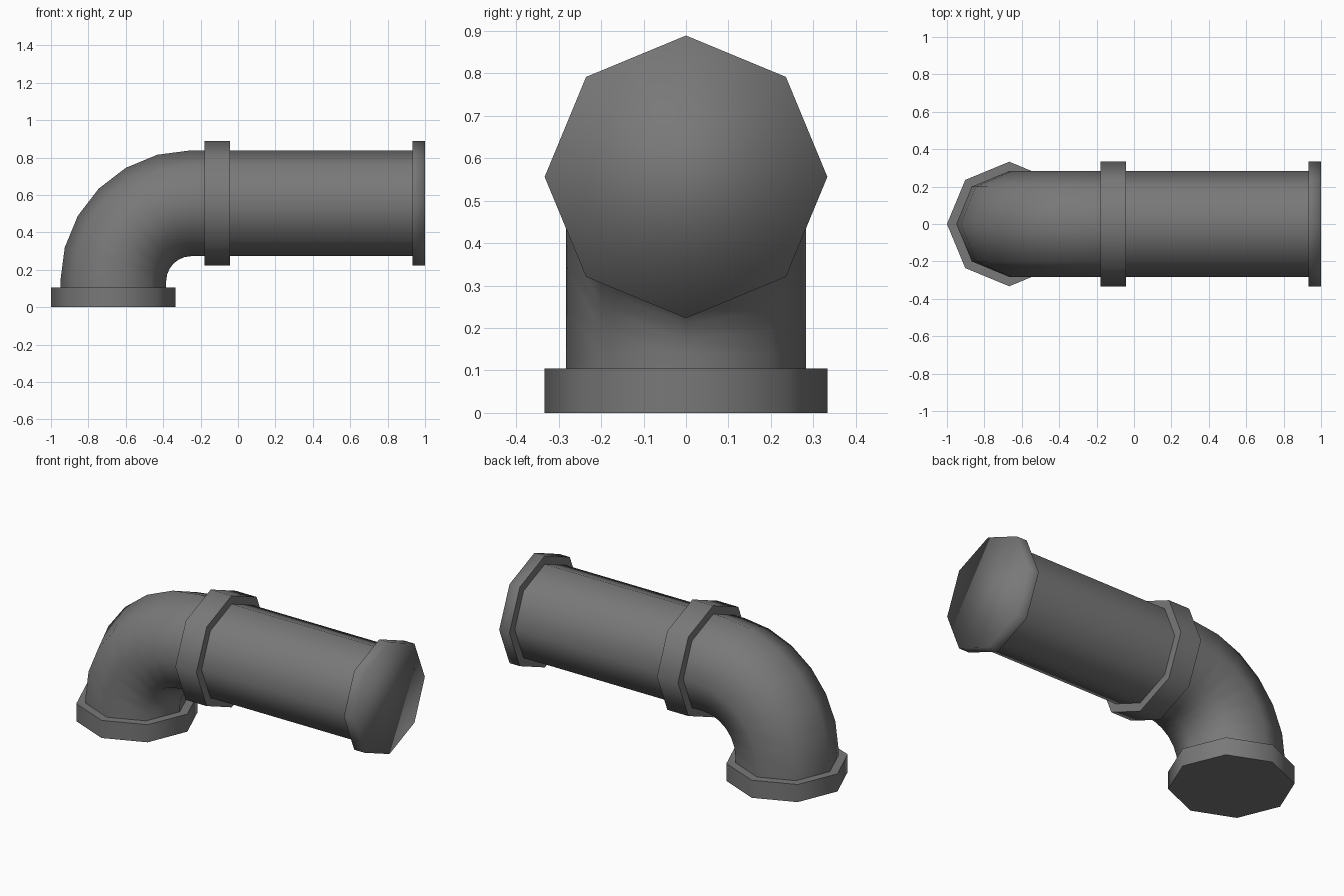
import bpy, bmesh, math
from mathutils import Vector

if "Cube" in bpy.data.objects:
    bpy.data.objects.remove(bpy.data.objects["Cube"])

SIDES = 8
BEND = Vector((-0.25, 0, 0.139))   # centre of the elbow bend
BEND_R = 0.417
AXIS_Z = 0.556
TUBE_R, FLANGE_R = 0.283, 0.333

metal = bpy.data.materials.new("dark_grey_metal")
metal.diffuse_color = (0.19, 0.19, 0.19, 1)
metal.use_nodes = True
metal.node_tree.nodes["Principled BSDF"].inputs["Base Color"].default_value = metal.diffuse_color


def sweep(name, rings, soft_end=False):
    """Octagonal solid through rings of (centre, radial direction, radius)."""
    bm = bmesh.new()
    loops = []
    for centre, radial, r in rings:
        side = Vector((0, 1, 0))
        loops.append([bm.verts.new(centre + r * (math.cos(a) * radial + math.sin(a) * side))
                      for a in (2 * math.pi * i / SIDES for i in range(SIDES))])
    for a, b in zip(loops, loops[1:]):
        for i in range(SIDES):
            j = (i + 1) % SIDES
            bm.faces.new((a[i], a[j], b[j], b[i]))
    caps = [bm.faces.new(loops[0]), bm.faces.new(loops[-1])]
    bmesh.ops.recalc_face_normals(bm, faces=bm.faces[:])
    for f in bm.faces:
        f.smooth = True
    # cap rims stay sharp, except a softened outer end
    for cap in caps[:1] if soft_end else caps:
        for e in cap.edges:
            e.smooth = False
    me = bpy.data.meshes.new(name)
    bm.to_mesh(me)
    bm.free()
    me.materials.append(metal)
    ob = bpy.data.objects.new(name, me)
    bpy.context.collection.objects.link(ob)
    return ob


def along_x(x, r):
    return (Vector((x, 0, AXIS_Z)), Vector((0, 0, 1)), r)


def along_z(z, r):
    return (Vector((-0.667, 0, z)), Vector((-1, 0, 0)), r)


# elbow: short riser, six-step bend, short run into the coupling
elbow = [along_z(0.05, TUBE_R)]
for k in range(7):
    t = math.radians(15 * k)
    d = Vector((-math.cos(t), 0, math.sin(t)))
    elbow.append((BEND + BEND_R * d, d, TUBE_R))
elbow.append(along_x(-0.11, TUBE_R))
sweep("elbow_pipe", elbow)

# straight pipe
sweep("straight_pipe", [along_x(-0.11, TUBE_R), along_x(0.96, TUBE_R)])

# flanges
sweep("base_flange", [along_z(0, FLANGE_R), along_z(0.105, FLANGE_R)])
sweep("coupling_flange", [along_x(-0.18, FLANGE_R), along_x(-0.042, FLANGE_R)])
sweep("end_flange", [along_x(0.932, FLANGE_R), along_x(1.0, FLANGE_R)], soft_end=True)
